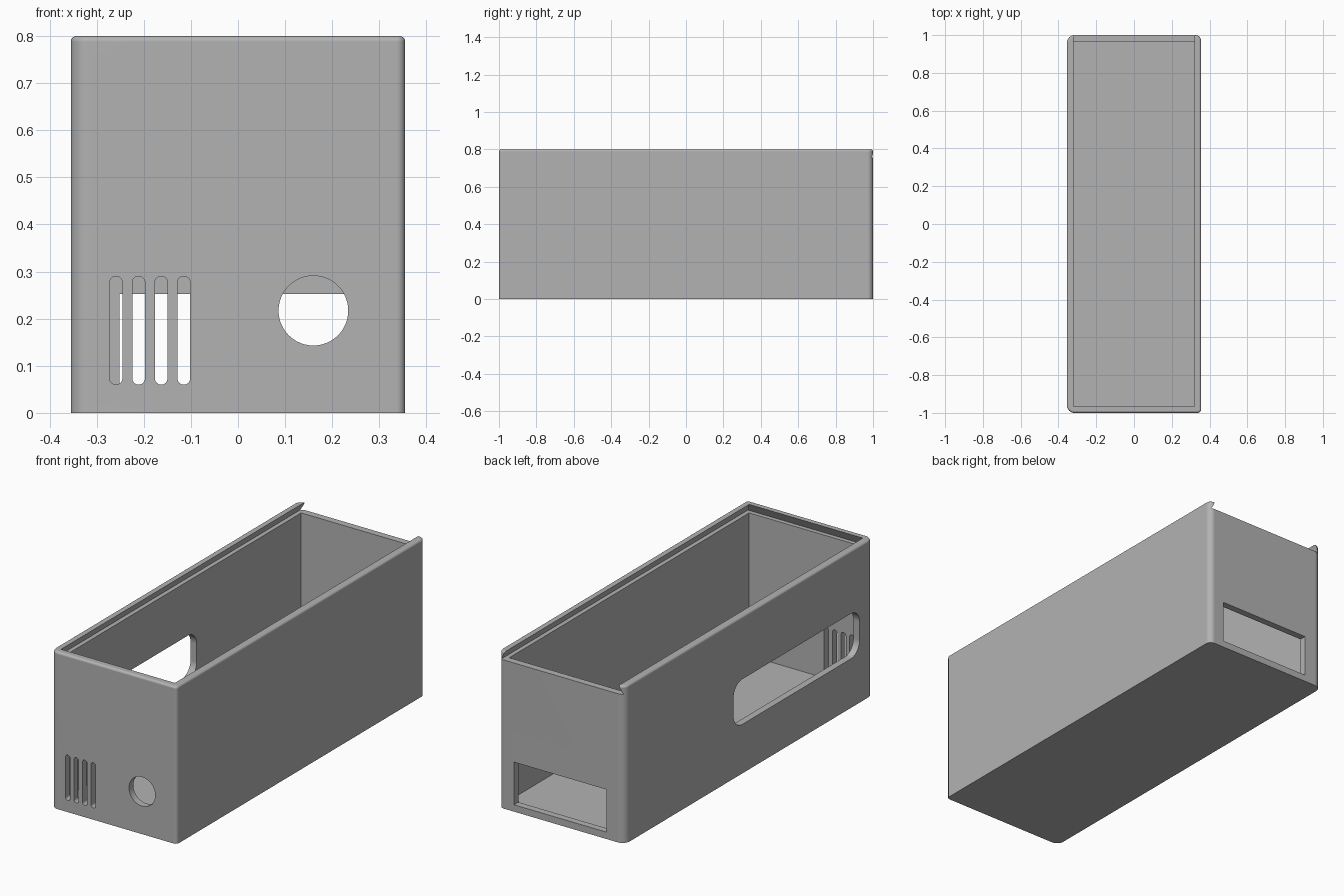
import bpy
import bmesh
from math import pi, cos, sin, radians
from mathutils import Vector

cube = bpy.data.objects.get("Cube")
if cube:
    bpy.data.objects.remove(cube, do_unlink=True)

gray = bpy.data.materials.new("plain gray")
gray.use_nodes = True
color = (0.45, 0.45, 0.45, 1)
gray.diffuse_color = color
gray.node_tree.nodes["Principled BSDF"].inputs["Base Color"].default_value = color


def rounded(x0, x1, y0, y1, radii, inset=0, steps=8):
    """Rounded rectangle outline; radii start at the low corner, counterclockwise."""
    corners = [(x0, y0, 1, 1), (x1, y0, -1, 1), (x1, y1, -1, -1), (x0, y1, 1, -1)]
    points = []
    for i, ((x, y, sx, sy), r) in enumerate(zip(corners, radii)):
        for k in range(steps + 1):
            a = pi + (i + k / steps) * pi / 2
            points.append((x + sx * r + (r - inset) * cos(a),
                           y + sy * r + (r - inset) * sin(a)))
    return points


def loft(name, rings):
    """Closed solid through rings with equal point counts."""
    bm = bmesh.new()
    loops = [[bm.verts.new(p) for p in ring] for ring in rings]
    n = len(loops[0])
    for low, high in zip(loops, loops[1:]):
        for i in range(n):
            j = (i + 1) % n
            bm.faces.new((low[i], low[j], high[j], high[i]))
    bm.faces.new(loops[0][::-1])
    bm.faces.new(loops[-1])
    bmesh.ops.recalc_face_normals(bm, faces=bm.faces)
    mesh = bpy.data.meshes.new(name)
    bm.to_mesh(mesh)
    bm.free()
    mesh.materials.append(gray)
    obj = bpy.data.objects.new(name, mesh)
    bpy.context.collection.objects.link(obj)
    return obj


def layer(points, z):
    return [(x, y, z) for x, y in points]


def rect(x0, x1, y0, y1):
    return [(x0, y0), (x1, y0), (x1, y1), (x0, y1)]


cutters = []


def cut(name, rings):
    cutter = loft(name, rings)
    cutter.hide_render = True
    cutters.append(cutter)
    mod = box.modifiers.new(name, "BOOLEAN")
    mod.operation = "DIFFERENCE"
    mod.solver = "EXACT"
    mod.object = cutter


def cut_along_y(name, points, y0, y1):
    cut(name, [[(x, y, z) for x, z in points] for y in (y0, y1)])


# Outer shell with rounded corners and a small fillet round the top
W, H, FILLET = 0.355, 0.8, 0.012
radii = (0.04, 0.018, 0.03, 0.04)
rings = [layer(rounded(-W, W, -1, 1, radii), 0)]
for k in range(7):
    a = k / 6 * pi / 2
    outline = rounded(-W, W, -1, 1, radii, FILLET * (1 - cos(a)))
    rings.append(layer(outline, H - FILLET + FILLET * sin(a)))
box = loft("open_box", rings)

# Inside of the box
inside = rect(-0.32, 0.32, -0.965, 0.965)
cut("cavity_cutter", [layer(inside, 0.03), layer(inside, 0.775)])

# Dovetail channel for a sliding lid, open at the back
cut("lid_channel_cutter", [layer(rect(-0.342, 0.342, -0.987, 1.1), 0.757),
                           layer(rect(-0.319, 0.319, -0.964, 1.1), 0.803)])

# Vent slots in the front wall
for i in range(4):
    x = -0.259 + 0.048 * i
    cut_along_y(f"vent_slot_cutter_{i + 1}",
                rounded(x - 0.0135, x + 0.0135, 0.06, 0.29, [0.0134] * 4), -1.1, -0.9)

# Round hole in the front wall
circle = [(0.16 + 0.074 * cos(2 * pi * k / 48), 0.217 + 0.074 * sin(2 * pi * k / 48))
          for k in range(48)]
cut_along_y("round_hole_cutter", circle, -1.1, -0.9)

# Rectangular port in the back wall
cut_along_y("back_port_cutter", rect(-0.252, 0.268, 0.035, 0.252), 0.9, 1.1)

# Rounded window in the right wall
window = rounded(-0.89, 0.125, 0.25, 0.48, [0.07] * 4)
cut("side_window_cutter", [[(x, y, z) for y, z in window] for x in (-0.45, -0.25)])

# Bake the cuts and remove the cutters
bpy.context.view_layer.update()
graph = bpy.context.evaluated_depsgraph_get()
baked = bpy.data.meshes.new_from_object(box.evaluated_get(graph))
box.modifiers.clear()
box.data = baked
for cutter in cutters:
    bpy.data.objects.remove(cutter, do_unlink=True)
baked.materials.clear()
baked.materials.append(gray)
for face in baked.polygons:
    face.material_index = 0

# Smooth fillets, crisp edges
bpy.ops.object.select_all(action="DESELECT")
box.select_set(True)
bpy.context.view_layer.objects.active = box
bpy.ops.object.shade_smooth_by_angle(angle=radians(30))
weighted = box.modifiers.new("even_shading", "WEIGHTED_NORMAL")
weighted.keep_sharp = True
